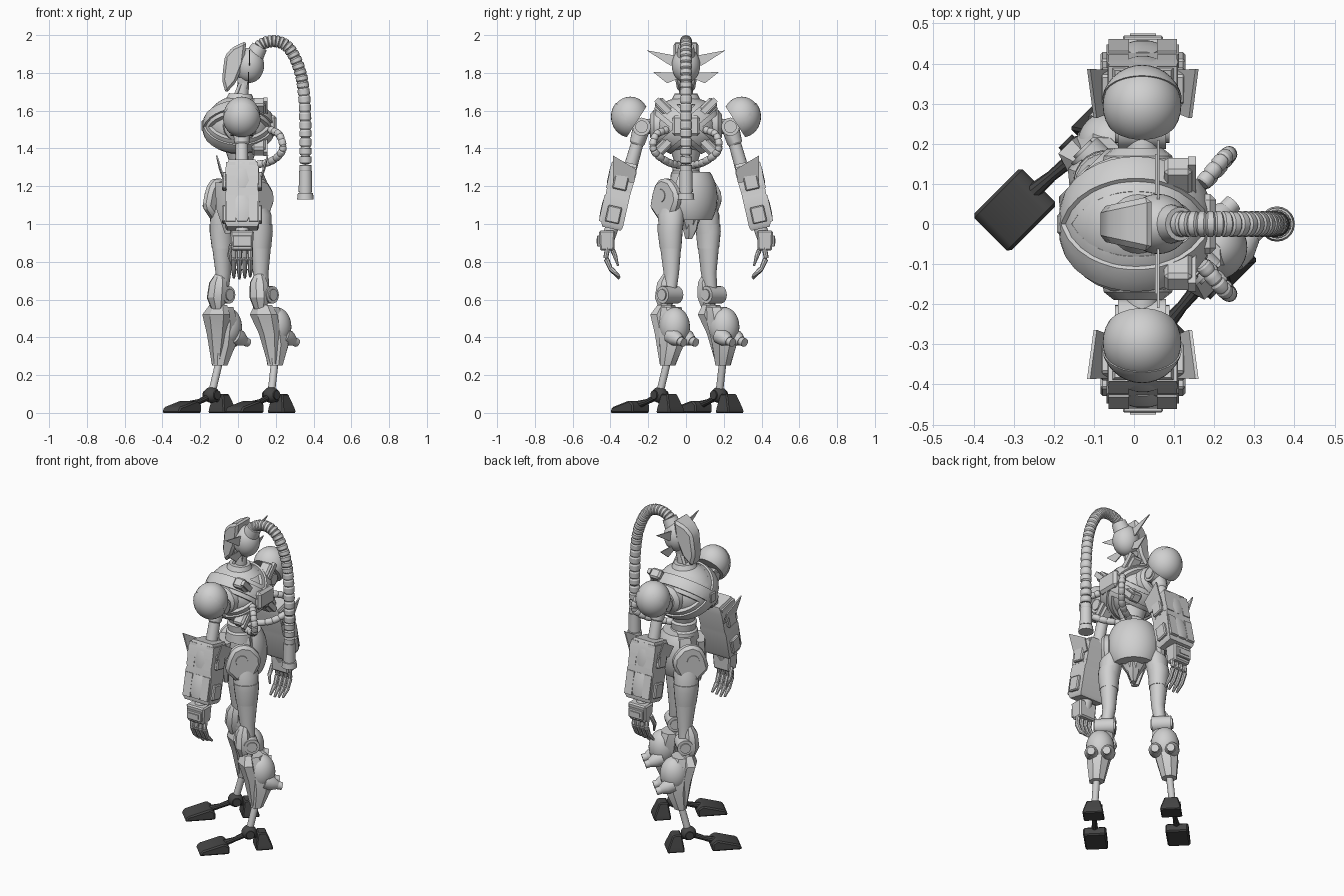
import bpy, bmesh, math
from mathutils import Matrix, Vector

cube = bpy.data.objects.get("Cube")
if cube:
    bpy.data.objects.remove(cube)


def material(name, value):
    m = bpy.data.materials.new(name)
    m.use_nodes = True
    m.diffuse_color = (value, value, value, 1)
    m.node_tree.nodes["Principled BSDF"].inputs["Base Color"].default_value = (value, value, value, 1)
    return m


LIGHT = material("light grey", 0.63)
DARK = material("dark grey", 0.06)

# Frames: torso faces -x, hips and legs are turned to face (-x, -y)
I = Matrix.Identity(4)
TURN = Matrix.Rotation(math.radians(-45), 4, 'Z')
BODY = {"": I}
HIPS = {"": TURN}
ARMS = {"left_": I, "right_": Matrix.Scale(-1, 4, (0, 1, 0))}
LEGS = {"left_": TURN, "right_": TURN @ Matrix.Scale(-1, 4, (1, 0, 0))}


def put(name, bm, frames, mat=LIGHT, local=I, bevel=0):
    """Make one object per frame, smooth with sharp edges kept."""
    if bevel:
        bmesh.ops.bevel(bm, geom=bm.edges[:], offset=bevel, segments=1, affect='EDGES')
    for prefix, frame in frames.items():
        b = bm.copy()
        b.transform(frame @ local)
        bmesh.ops.recalc_face_normals(b, faces=b.faces)
        for f in b.faces:
            f.smooth = True
        for e in b.edges:
            e.smooth = len(e.link_faces) == 2 and e.calc_face_angle(0) < math.radians(28)
        me = bpy.data.meshes.new(prefix + name)
        b.to_mesh(me)
        b.free()
        me.materials.append(mat)
        bpy.context.collection.objects.link(bpy.data.objects.new(prefix + name, me))
    bm.free()


def skin(rings):
    bm = bmesh.new()
    vs = [[bm.verts.new(p) for p in r] for r in rings]
    n = len(vs[0])
    for a, b in zip(vs, vs[1:]):
        for i in range(n):
            bm.faces.new((a[i], a[(i + 1) % n], b[(i + 1) % n], b[i]))
    bm.faces.new(vs[0])
    bm.faces.new(vs[-1])
    return bm


def loft(secs, n=8):
    """Stack of n-sided rings given as (x, y, z, half width, half depth)."""
    k = 1 / math.cos(math.pi / n) if n < 9 else 1
    angles = [math.tau * (i + 0.5) / n for i in range(n)]
    return skin([[(x + k * rx * math.cos(a), y + k * ry * math.sin(a), z) for a in angles]
                 for x, y, z, rx, ry in secs])


def box(c, s, taper=1):
    x, y, z = c
    return loft([(x, y, z - s[2] / 2, s[0] / 2 * taper, s[1] / 2 * taper),
                 (x, y, z + s[2] / 2, s[0] / 2, s[1] / 2)], 4)


def sweep(pts, radii, n=16):
    pts = [Vector(p) for p in pts]
    rings = []
    for i, p in enumerate(pts):
        t = pts[min(i + 1, len(pts) - 1)] - pts[max(i - 1, 0)]
        q = t.to_track_quat('Z', 'Y')
        rings.append([p + q @ Vector((math.cos(math.tau * j / n), math.sin(math.tau * j / n), 0)) * radii[i]
                      for j in range(n)])
    return skin(rings)


def rod(a, b, r0, r1=None, n=20):
    return sweep([a, b], [r0, r1 or r0], n)


def hose(pts, r, per):
    """Hose through the points with a groove every fifth ring."""
    p = [Vector(q) for q in pts]
    p = [2 * p[0] - p[1]] + p + [2 * p[-1] - p[-2]]
    out = []
    for a, b, c, d in zip(p, p[1:], p[2:], p[3:]):
        for i in range(per):
            t = i / per
            out.append(0.5 * (2 * b + (c - a) * t + (2 * a - 5 * b + 4 * c - d) * t * t
                              + (3 * b - a - 3 * c + d) * t ** 3))
    out.append(p[-2])
    return sweep(out, [r * (1 if i % 5 else 0.84) for i in range(len(out))])


def plate(profile, lo, hi, axis='x'):
    """Flat outline extruded along x (outline in y,z) or y (outline in x,z)."""
    at = (lambda d, p: (d, *p)) if axis == 'x' else (lambda d, p: (p[0], d, p[1]))
    return skin([[at(d, p) for p in profile] for d in (lo, hi)])


def ball(c, r, cuts=()):
    """Ellipsoid; each cut (point, normal) removes the side the normal points to."""
    bm = bmesh.new()
    bmesh.ops.create_uvsphere(bm, u_segments=32, v_segments=20, radius=1)
    bm.transform(Matrix.Translation(c) @ Matrix.Diagonal((*r, 1)))
    for co, no in cuts:
        res = bmesh.ops.bisect_plane(bm, geom=bm.verts[:] + bm.edges[:] + bm.faces[:], plane_co=co,
                                     plane_no=no, clear_outer=True)
        bmesh.ops.edgeloop_fill(bm, edges=[e for e in res['geom_cut'] if isinstance(e, bmesh.types.BMEdge)])
    return bm


# Head: skull, wedge visor, jaw, thin fins
put("skull", ball((.06, 0, 1.84), (.078, .075, .093)), BODY)
visor = plate([(-.085, 1.765), (-.07, 1.89), (-.03, 1.935), (.045, 1.97), (.03, 1.85), (-.01, 1.75), (-.065, 1.69)],
              -.07, .07, 'y')
for v in visor.verts:
    v.co.y *= 0.6 + 0.4 * (v.co.x + .085) / .13
put("visor", visor, BODY, bevel=.014)
put("jaw", box((.025, 0, 1.745), (.06, .07, .06), .7), BODY)
put("upper_fin", plate([(-.05, 1.89), (-.21, 1.92), (-.085, 1.84), (-.05, 1.84)], .057, .063), ARMS)
put("lower_fin", plate([(-.04, 1.8), (-.175, 1.805), (-.1, 1.745), (-.04, 1.77)], .052, .058), ARMS)
put("neck", sweep([(.015, 0, 1.6), (.015, 0, 1.65), (.018, 0, 1.65), (.03, 0, 1.76)], [.06, .05, .035, .03]), BODY)
put("neck_piston", rod((-.03, -.03, 1.64), (.01, -.025, 1.74), .009), ARMS)

# Long ribbed hose hanging from the head
put("head_hose", hose([(.085, 0, 1.89), (.125, 0, 1.95), (.2, 0, 1.967), (.27, 0, 1.93), (.325, 0, 1.82),
                       (.35, 0, 1.68), (.357, 0, 1.5), (.357, 0, 1.32), (.357, 0, 1.14)], .032, 20), BODY)
put("hose_root", rod((.07, 0, 1.86), (.115, 0, 1.94), .055, .042), BODY)
put("hose_sleeve", rod((.357, 0, 1.17), (.357, 0, 1.28), .036, .034), BODY)
put("hose_end", rod((.357, 0, 1.13), (.357, 0, 1.165), .044, .04), BODY)

# Torso: inner egg with crossed stepped bands and a top shell
C = Vector((.005, 0, 1.515))
put("chest_core", ball(C, (.17, .17, .145)), BODY)
for name, tilt in (("first", 40), ("second", -40)):
    a = math.radians(tilt)
    n = Vector((0, -math.sin(a), math.cos(a)))
    for part, grow, half in (("outer", 1, .034), ("inner", .945, .058)):
        put(name + "_" + part + "_band", ball(C, (.194 * grow, .207 * grow, .168 * grow),
                                              [(C + n * half, n), (C - n * half, -n)]), BODY)
put("collar_shell", ball(C, (.18, .165, .165), [(C + Vector((0, 0, .1)), (.15, 0, -1))]), BODY)
put("collar_ring", rod((.01, 0, 1.64), (.012, 0, 1.69), .085, .06, 24), BODY)
put("chest_clasp", box((-.18, 0, 1.52), (.025, .05, .06)), BODY, bevel=.005)
put("back_box", box((.175, 0, 1.52), (.06, .15, .11)), BODY, bevel=.015)
put("shoulder_socket", sweep([(.01, -.1, 1.52), (.01, -.17, 1.52), (.01, -.19, 1.52)], [.1, .085, .06]), ARMS)
for name, up in (("upper", 1), ("lower", -1)):
    local = Matrix.Translation((.11, -.112, 1.515 + up * .098)) @ Matrix.Rotation(math.radians(45 * up), 4, 'X')
    put(name + "_back_brace", box((0, 0, 0), (.07, .06, .11)), ARMS, local=local, bevel=.01)
    put(name + "_brace_tab", box((.035, 0, 0), (.02, .03, .13)), ARMS, local=local)
put("back_hose", hose([(.17, -.1, 1.5), (.22, -.16, 1.47), (.235, -.17, 1.39), (.17, -.1, 1.33),
                       (.06, -.03, 1.31)], .02, 15), ARMS)

# Waist
put("waist", sweep([(.015, 0, z) for z in (1.22, 1.27, 1.28, 1.32, 1.33, 1.4)],
                   [.085, .08, .07, .075, .062, .085], 24), BODY)

# Arm
INNER = ((.02, -.265, 1.535), (0, .14, -.09))
put("shoulder_guard", ball((.02, -.295, 1.568), (.098, .098, .106), [INNER]), ARMS)
put("shoulder_rim", ball((.02, -.295, 1.568), (.102, .102, .11), [INNER, ((.02, -.325, 1.57), (0, .8, .5))]), ARMS)
put("shoulder_joint", rod((-.04, -.235, 1.515), (.08, -.235, 1.515), .048), ARMS)
put("joint_cap", rod((-.048, -.235, 1.515), (.088, -.235, 1.515), .033), ARMS)
put("shoulder_link", rod((.02, -.14, 1.52), (.02, -.235, 1.515), .04), ARMS)
put("upper_arm", sweep([(.02, -.238, 1.5), (.02, -.258, 1.43), (.02, -.26, 1.42), (.02, -.3, 1.28)],
                       [.046, .04, .033, .036]), ARMS)
FORE = Matrix.Translation((.022, -.35, 1.155)) @ Matrix.Rotation(math.radians(-12.5), 4, 'X')
put("forearm_guard", loft([(0, -.005, -.185, .08, .05), (0, -.005, -.165, .09, .058), (0, -.01, -.01, .09, .064),
                           (0, -.01, .01, .084, .064), (0, -.01, .13, .088, .072), (0, -.01, .175, .07, .062)], 4), ARMS, local=FORE)
for name, z in (("upper", .09), ("lower", -.09)):
    put(name + "_guard_boss", loft([(0, -.07, z - .07, .025, .006), (0, -.07, z - .03, .045, .012),
                                    (0, -.07, z + .03, .045, .012), (0, -.07, z + .07, .025, .006)]),
        ARMS, local=FORE)
    for side in (-1, 1):
        put(name + "_guard_clip", box((side * .094, -.01, z - .02), (.024, .075, .09)), ARMS, local=FORE, bevel=.006)
        put(name + "_guard_rail", box((side * .06, -.015, z), (.05, .128, .14)), ARMS, local=FORE)
# Flared side blades at the elbow
for side in (-1, 1):
    blade = plate([(-.08, .195), (.055, .15), (.06, .08), (-.05, .06)], side * .086, side * .094)
    for v in blade.verts:
        v.co.x += side * max(0, v.co.z - .07) * .36
    put("elbow_blade", blade, ARMS, local=FORE)
put("wrist", rod((.022, -.385, 1.0), (.022, -.41, .93), .035), ARMS)
put("palm", box((.022, -.418, .912), (.125, .085, .105), .88), ARMS, bevel=.008)
put("hand_plate", box((.022, -.46, .91), (.1, .02, .06)), ARMS, bevel=.004)
put("hand_slot", box((.022, -.471, .91), (.065, .008, .025)), ARMS)
for i in range(4):
    x = -.022 + i * .029
    put("finger", sweep([(x, -.415, .875), (x, -.425, .82), (x, -.422, .815), (x, -.4, .765), (x, -.395, .76),
                         (x, -.352, .71 + .006 * abs(i - 1))], [.014, .013, .015, .012, .014, .007], 8), ARMS)
put("thumb", sweep([(-.035, -.4, .89), (-.045, -.375, .83), (-.03, -.36, .78)], [.014, .012, .006], 8), ARMS)

# Pelvis
put("pelvis", loft([(0, .02, .97, .03, .04), (0, .02, 1.04, .07, .07), (0, .02, 1.15, .11, .085),
                    (0, .02, 1.25, .085, .075)]), HIPS)
put("back_hip_shell", ball((0, .03, 1.14), (.152, .138, .2),
                           [((0, .06, 1.1), (0, -1, 0)), ((0, 0, 1.02), (0, 0, -1)), ((0, 0, 1.275), (0, 0, 1))]), HIPS)
put("front_hip_shell", loft([(0, -.07, .95, .02, .015), (0, -.085, 1.08, .06, .03), (0, -.075, 1.22, .08, .03)], 6), HIPS)
put("crotch_guard", loft([(0, .02, .92, .012, .02), (0, .03, .97, .03, .04), (0, .03, 1.05, .04, .06)], 6), HIPS)
put("hip_plate", plate([(-.085, 1.17), (-.06, 1.22), (-.01, 1.245), (.05, 1.23), (.1, 1.17), (.105, 1.12),
                        (.05, 1.01), (-.02, 1.0), (-.105, 1.09)], .12, .18), LEGS, bevel=.018)
put("hip_boss", rod((.15, -.01, 1.15), (.185, -.01, 1.15), .04, .034), LEGS)

# Thigh and knee
put("thigh", loft([(.157, .035, .62, .032, .032), (.14, .03, .74, .038, .044), (.142, .025, .93, .056, .066),
                   (.13, .02, 1.05, .066, .075), (.1, .02, 1.15, .05, .06)], 20), LEGS)
put("thigh_cuff", loft([(.141, .026, .87, .053, .061), (.143, .024, .96, .061, .071), (.138, .022, 1.0, .063, .073)], 20), LEGS)
put("knee_joint", rod((.108, .042, .625), (.218, .042, .625), .046), LEGS)
put("knee_hub", rod((.1, .042, .625), (.226, .042, .625), .03), LEGS)
put("knee_pad", loft([(.16, .005, .55, .035, .025), (.16, 0, .61, .055, .045), (.152, .003, .69, .05, .04),
                      (.148, .01, .735, .025, .02)]), LEGS)

# Shin armour with rounded calf and pegs
put("shin", loft([(.207, .07, .25, .042, .036), (.197, .09, .36, .062, .066), (.18, .08, .47, .072, .07),
                  (.17, .06, .56, .055, .05)]), LEGS)
put("shin_plate", loft([(.21, .05, .26, .028, .016), (.195, .04, .42, .058, .036), (.178, .015, .52, .08, .042),
                        (.168, .02, .57, .05, .03)], 6), LEGS)
put("calf_shell", ball((.185, .1, .455), (.08, .082, .105)), LEGS)
for side in (-1, 1):
    x = .183 + side * .045
    put("calf_pod", sweep([(x, .11, .41), (x, .15, .395), (x, .185, .38)], [.042, .042, .026]), LEGS)
    put("calf_peg", rod((x, .165, .385), (x, .212, .372), .023), LEGS)
put("ankle_rod", rod((.223, .025, .1), (.207, .07, .28), .02), LEGS)

# Foot
put("ankle_ball", ball((.223, .025, .095), (.044, .044, .042)), LEGS, DARK)
put("ankle_band", rod((.178, .025, .095), (.268, .025, .095), .024), LEGS, DARK)
put("toe_strut", sweep([(.223, .02, .09), (.23, -.06, .06), (.235, -.12, .045)], [.018, .014, .02], 10), LEGS, DARK)
put("heel_strut", rod((.223, .03, .09), (.222, .1, .06), .018), LEGS, DARK)
put("toe", plate([(-.275, 0), (-.1, 0), (-.1, .045), (-.13, .066), (-.26, .03)], .17, .3), LEGS, DARK, bevel=.008)
put("heel", loft([(.222, .105, 0, .06, .05), (.222, .105, .02, .058, .048), (.222, .095, .1, .038, .025)], 4),
    LEGS, DARK, bevel=.006)
